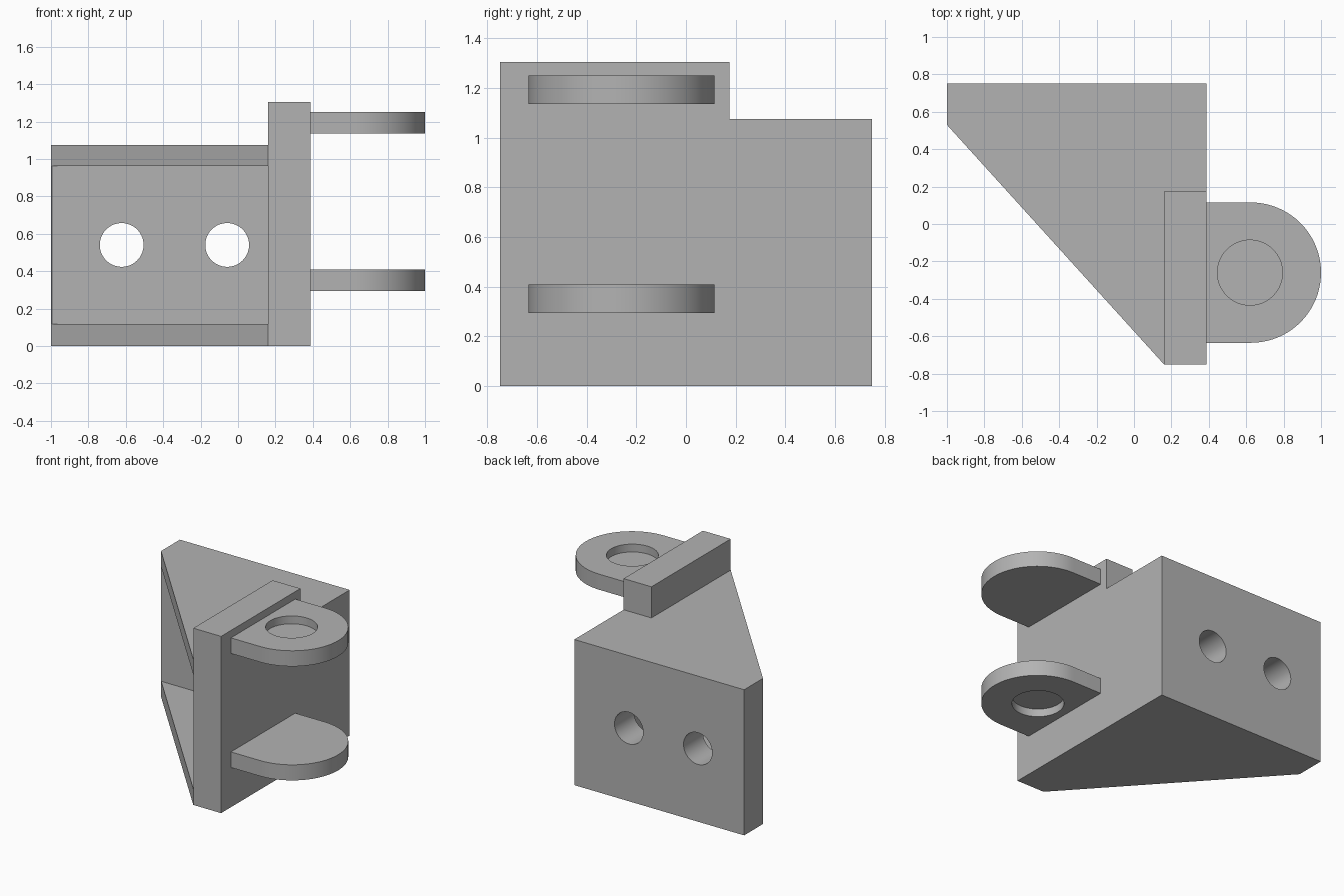
import bpy, bmesh, math
from mathutils import Matrix

if "Cube" in bpy.data.objects:
    bpy.data.objects.remove(bpy.data.objects["Cube"])

# Single plain grey finish
grey = bpy.data.materials.new("plain_grey")
grey.use_nodes = True
COLOUR = (0.45, 0.45, 0.45, 1)
grey.diffuse_color = COLOUR
grey.node_tree.nodes["Principled BSDF"].inputs["Base Color"].default_value = COLOUR


def add_object(name, bm):
    bmesh.ops.recalc_face_normals(bm, faces=bm.faces)
    mesh = bpy.data.meshes.new(name)
    bm.to_mesh(mesh)
    bm.free()
    mesh.materials.append(grey)
    obj = bpy.data.objects.new(name, mesh)
    bpy.context.collection.objects.link(obj)
    return obj


def prism(name, outline, z0, z1):
    """Extrude an xy outline from z0 up to z1."""
    bm = bmesh.new()
    face = bm.faces.new([bm.verts.new((x, y, z0)) for x, y in outline])
    new = bmesh.ops.extrude_face_region(bm, geom=[face])["geom"]
    verts = [v for v in new if isinstance(v, bmesh.types.BMVert)]
    bmesh.ops.translate(bm, verts=verts, vec=(0, 0, z1 - z0))
    return add_object(name, bm)


def box(name, x0, x1, y0, y1, z0, z1):
    return prism(name, [(x0, y0), (x1, y0), (x1, y1), (x0, y1)], z0, z1)


def cylinder(name, centre, radius, depth, rotation=Matrix()):
    bm = bmesh.new()
    bmesh.ops.create_cone(bm, cap_ends=True, segments=64, radius1=radius,
                          radius2=radius, depth=depth,
                          matrix=Matrix.Translation(centre) @ rotation)
    return add_object(name, bm)


def combine(target, tool, operation):
    """Apply a boolean and discard the tool object."""
    tool.hide_render = True
    mod = target.modifiers.new("boolean", "BOOLEAN")
    mod.operation, mod.object, mod.solver = operation, tool, "EXACT"
    bpy.context.view_layer.objects.active = target
    bpy.ops.object.modifier_apply(modifier=mod.name)
    bpy.data.objects.remove(tool)


def smooth(obj):
    bpy.ops.object.select_all(action="DESELECT")
    obj.select_set(True)
    bpy.context.view_layer.objects.active = obj
    bpy.ops.object.shade_smooth_by_angle(angle=math.radians(30))


WALL_IN, WALL_OUT = 0.16, 0.387
BACK, FRONT = 0.75, -0.75

# Wedge body hollowed between its top and bottom flanges
body = prism("bracket_body", [(-1, BACK), (-1, 0.53), (WALL_IN, FRONT),
                              (WALL_OUT, FRONT), (WALL_OUT, BACK)], 0, 1.075)
combine(body, box("pocket_cutter", -2, WALL_IN, -2, 0.523, 0.118, 0.962), "DIFFERENCE")

# Raised ridge on the side wall
combine(body, box("ridge", WALL_IN, WALL_OUT, FRONT, 0.175, 0.9, 1.305), "UNION")

# Bolt holes through the back wall
for x in (-0.622, -0.058):
    hole = cylinder("bolt_cutter", (x, 0.65, 0.54), 0.117, 0.6,
                    Matrix.Rotation(math.pi / 2, 4, "X"))
    combine(body, hole, "DIFFERENCE")
smooth(body)

# Rounded lugs, each with a blind socket on its outer face
CX, CY, R = 0.625, -0.26, 0.375
arc = [(CX + R * math.cos(a), CY + R * math.sin(a))
       for a in (math.pi * (i / 40 - 0.5) for i in range(41))]
outline = [(WALL_OUT, CY - R)] + arc + [(WALL_OUT, CY + R)]
SOCKET = 0.058
for name, z0, z1, outer in (("lower_lug", 0.293, 0.408, 0.293),
                            ("upper_lug", 1.135, 1.25, 1.25)):
    lug = prism(name, outline, z0, z1)
    socket = cylinder("socket_cutter", (CX - 0.005, CY, outer), 0.174, 2 * SOCKET)
    combine(lug, socket, "DIFFERENCE")
    smooth(lug)
